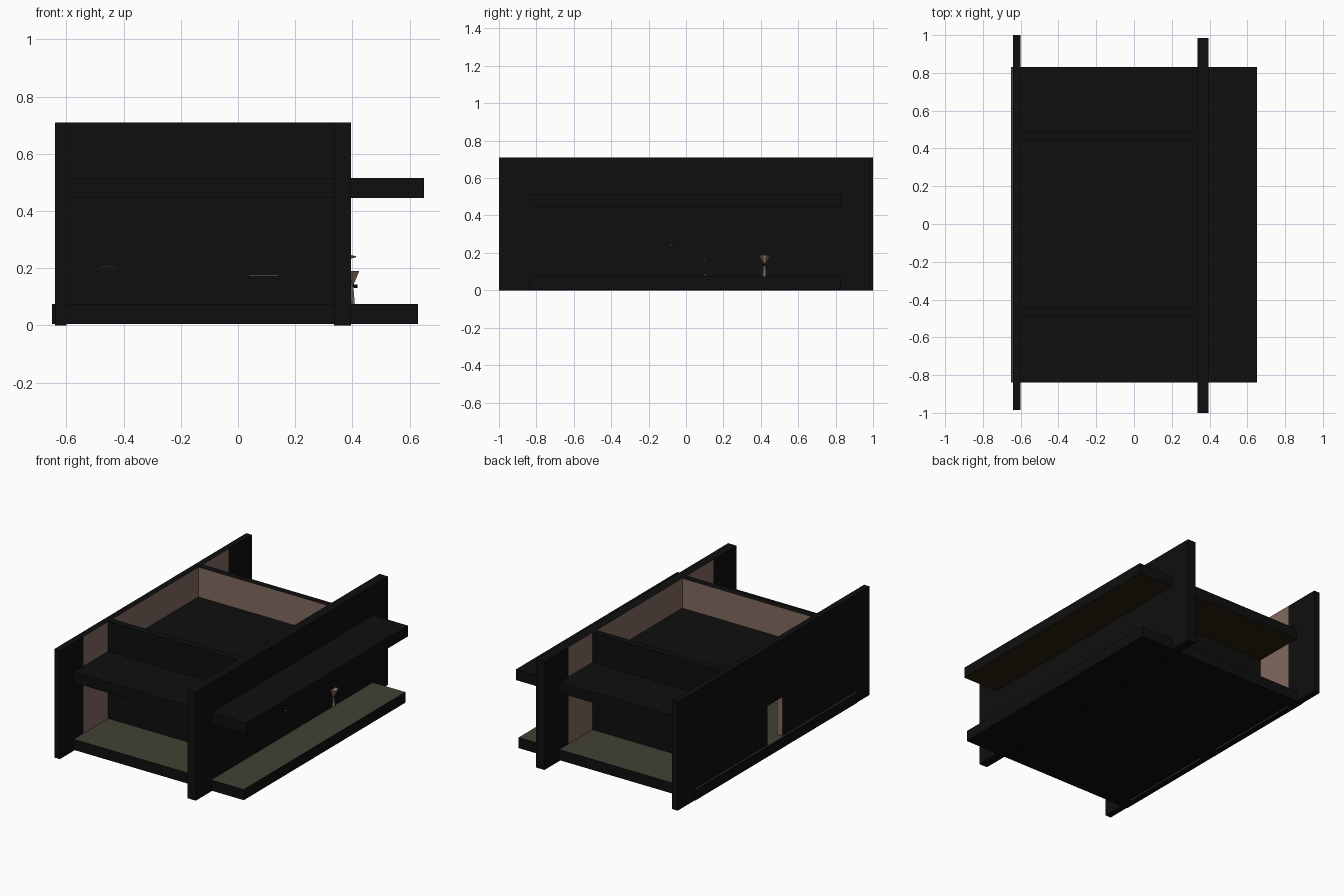
import bpy, bmesh, math
from mathutils import Matrix

if "Cube" in bpy.data.objects:
    bpy.data.objects.remove(bpy.data.objects["Cube"])

def mat(name, r, g, b):
    m = bpy.data.materials.new(name)
    m.diffuse_color = (r, g, b, 1)
    m.use_nodes = True
    m.node_tree.nodes["Principled BSDF"].inputs["Base Color"].default_value = m.diffuse_color
    return m

BLACK = mat("charcoal black", 0.0045, 0.0045, 0.0045)
BROWN = mat("inner wall brown", 0.22, 0.145, 0.115)
OLIVE = mat("floor olive", 0.056, 0.054, 0.035)
CEIL = mat("ceiling dark ochre", 0.021, 0.014, 0.0048)
SKIN = mat("warm tan", 0.27, 0.18, 0.14)

DIRS = {"+x": (0, 1), "-x": (0, -1), "+y": (1, 1), "-y": (1, -1), "+z": (2, 1), "-z": (2, -1)}

def finish(name, bm, mats):
    me = bpy.data.meshes.new(name)
    bm.to_mesh(me)
    bm.free()
    for m in mats:
        me.materials.append(m)
    ob = bpy.data.objects.new(name, me)
    bpy.context.collection.objects.link(ob)
    return ob

# Box from bounds; faces pointing in the named directions take another colour
def box(name, x, y, z, base=BLACK, side=None, dirs=()):
    bm = bmesh.new()
    bmesh.ops.create_cube(bm, size=1)
    for v in bm.verts:
        for i, (a, b) in enumerate((x, y, z)):
            v.co[i] = b if v.co[i] > 0 else a
    bm.normal_update()
    for f in bm.faces:
        for d in dirs:
            axis, sign = DIRS[d]
            if f.normal[axis] * sign > 0.9:
                f.material_index = 1
    return finish(name, bm, [base, side or base])

# Low-poly tapered limb
def limb(name, loc, r1, r2, depth, m, tilt=0.0):
    bm = bmesh.new()
    bmesh.ops.create_cone(bm, cap_ends=True, segments=6, radius1=r1, radius2=r2, depth=depth,
                          matrix=Matrix.Translation(loc) @ Matrix.Rotation(tilt, 4, 'Y'))
    return finish(name, bm, [m])

TOP = 0.71
FLOOR, CEIL_Z, ROOF = 0.075, 0.445, 0.515
DOOR = (-0.086, 0.07)

# Floor and roof slabs
box("floor_slab", (-0.65, 0.63), (-0.84, 0.83), (0.005, FLOOR), BLACK, OLIVE, ["+z"])
box("roof_slab", (-0.605, 0.65), (-0.84, 0.83), (CEIL_Z, ROOF), BLACK, CEIL, ["-z"])

# Left long wall: black ends, brown-lined middle, doorway
lx = (-0.64, -0.60)
box("left_wall_front_end", lx, (-0.985, -0.742), (0, TOP))
box("left_wall_back_end", lx, (0.757, 1.0), (0, TOP))
box("left_wall_front", lx, (-0.742, DOOR[0]), (0, TOP), BLACK, BROWN, ["+x", "+y"])
box("left_wall_back", lx, (DOOR[1], 0.757), (0, TOP), BLACK, BROWN, ["+x", "-y"])
box("left_wall_lintel", lx, DOOR, (0.33, TOP), BLACK, BROWN, ["+x", "-z"])
box("left_wall_sill", lx, DOOR, (0, 0.07))

# Right long wall
rx = (0.335, 0.395)
box("right_wall_front_end", rx, (-1.0, -0.763), (0, TOP))
box("right_wall_back_end", rx, (0.737, 0.985), (0, TOP))
box("right_wall_middle", rx, (-0.763, 0.737), (0, TOP), BLACK, BROWN, ["-x"])

# Cross walls, rising above the roof as parapets
cx = (-0.602, 0.337)
box("front_cross_wall", cx, (-0.485, -0.44), (0.05, TOP), BLACK, BROWN, ["+y"])
box("back_cross_wall", cx, (0.447, 0.49), (0.05, TOP), BLACK, BROWN, ["-y"])

# Thin furniture edges reaching through the front wall
box("shelf_edge", (-0.48, -0.43), (-0.492, -0.43), (0.202, 0.207), OLIVE)
box("table_edge", (0.04, 0.14), (-0.49, -0.43), (0.173, 0.177), OLIVE)

# Small standing figure on the right terrace, partly in the wall
fx, fy = 0.398, 0.42
limb("figure_legs", (fx, fy, 0.107), 0.012, 0.006, 0.065, SKIN)
limb("figure_body", (fx, fy, 0.165), 0.006, 0.03, 0.05, SKIN)
limb("figure_arm", (fx + 0.01, fy, 0.137), 0.005, 0.008, 0.02, BLACK, math.pi / 2)

# Small pieces poking through the right wall
for i, (y, z, w) in enumerate(((-0.08, 0.24, 0.02), (0.1, 0.155, 0.008), (0.1, 0.081, 0.008))):
    limb(f"wall_fragment_{i}", (0.392 + w / 2, y, z), 0.008, 0.002, w, SKIN, math.pi / 2)
